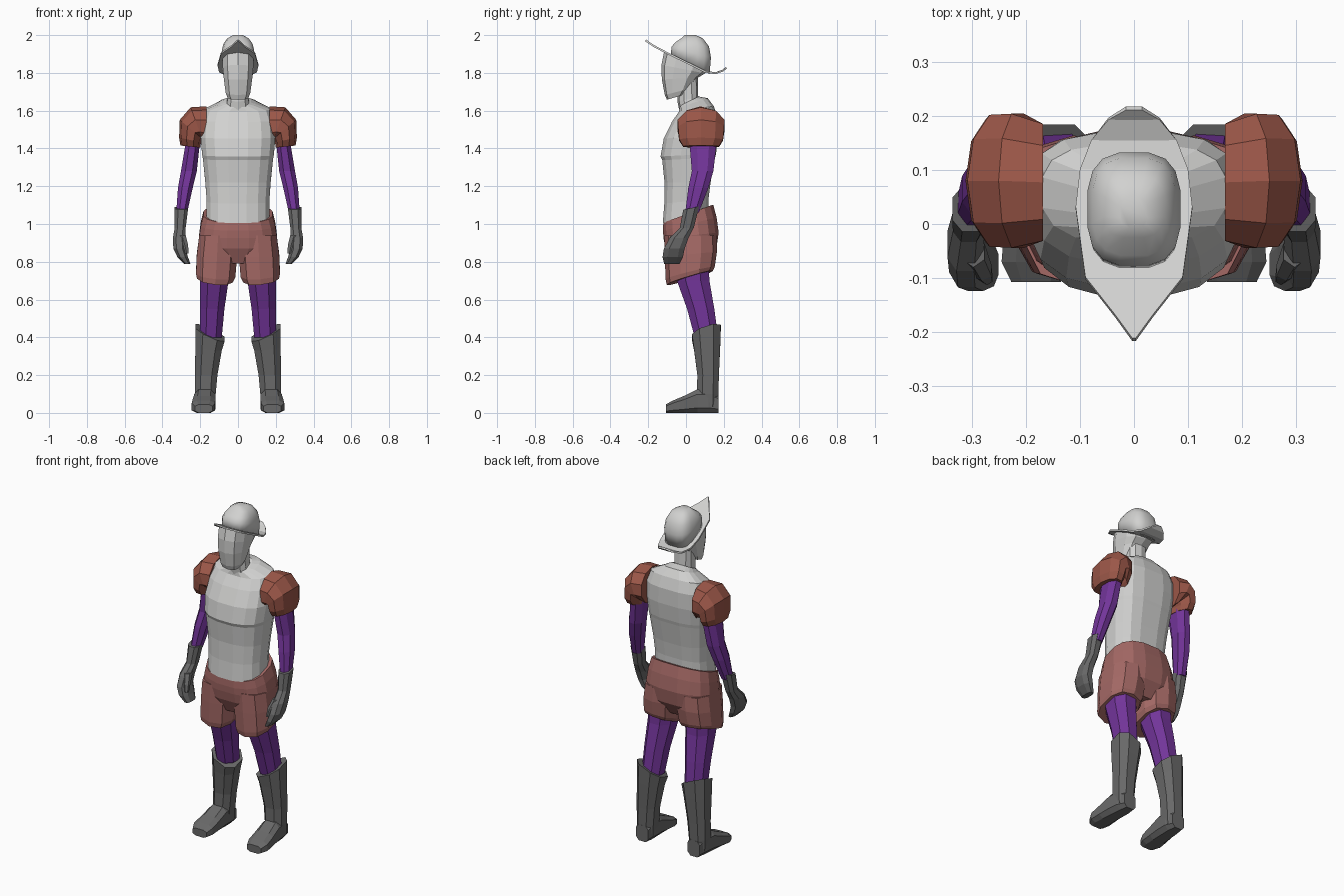
import bpy, bmesh, math
from mathutils import Vector


def material(name, rgb):
    m = bpy.data.materials.new(name)
    m.diffuse_color = (*rgb, 1)
    return m


GREY = material("light grey", (0.64, 0.64, 0.63))
DARK = material("dark grey", (0.14, 0.14, 0.14))
PURPLE = material("purple", (0.17, 0.035, 0.32))
RUST = material("rust", (0.33, 0.095, 0.065))
PINK = material("dusty red", (0.37, 0.14, 0.13))


def finish(name, bm, mat, mirror=False, smooth=False):
    bmesh.ops.recalc_face_normals(bm, faces=bm.faces)
    me = bpy.data.meshes.new(name)
    bm.to_mesh(me)
    bm.free()
    me.materials.append(mat)
    for f in me.polygons:
        f.use_smooth = smooth
    ob = bpy.data.objects.new(name, me)
    bpy.context.collection.objects.link(ob)
    if mirror:
        ob.modifiers.new("mirror", "MIRROR").use_mirror_merge = False
    return ob


def outline(n, power, back):
    """Unit rounded box of n points; back is the squareness of its +V half."""
    pts = []
    for i in range(n):
        a = 2 * math.pi * (i + 0.5) / n
        p = 2 / (back if math.sin(a) > 0 else power)
        pts.append([math.copysign(abs(k) ** p, k) for k in (math.cos(a), math.sin(a))])
    ms, mt = (max(abs(q[k]) for q in pts) for k in (0, 1))
    return [(s / ms, t / mt) for s, t in pts]


def loft(name, rings, mat, n=10, power=2.4, mirror=False, smooth=False, back=None):
    """Skin a row of rounded-box rings, each (centre, half axis U, half axis V)."""
    bm = bmesh.new()
    shape = outline(n, power, back or power)
    loops = [[bm.verts.new(Vector(c) + Vector(u) * s + Vector(v) * t)
              for s, t in shape] for c, u, v in rings]
    for a, b in zip(loops, loops[1:]):
        for i in range(n):
            j = (i + 1) % n
            bm.faces.new((a[i], a[j], b[j], b[i]))
    bm.faces.new(loops[0])
    bm.faces.new(loops[-1])
    return finish(name, bm, mat, mirror, smooth)


def level(x, y, z, rx, ry, sy=0, sx=0):
    """Ring around z; sx and sy slope it along x and y."""
    return (x, y, z), (rx, 0, sx * rx), (0, ry, sy * ry)


def facing_side(x, y, z, ry, r, deg):
    """Ring around x, turned down by deg."""
    a = math.radians(deg)
    return (x, y, z), (0, ry, 0), (r * math.sin(a), 0, r * math.cos(a))


def facing_front(x, y, rx, height):
    """Ring around y, resting on the floor."""
    return (x, y, height / 2), (rx, 0, 0), (0, 0, height / 2)


# Shirt with chest crease and flatter back
loft("shirt", [
    level(0, -.003, 1.035, .168, .12, .25),
    level(0, .002, 1.12, .166, .117, .1),
    level(0, .008, 1.22, .173, .122),
    level(0, .014, 1.345, .186, .14, .05),
    level(0, .012, 1.365, .19, .147, .05),
    level(0, .026, 1.46, .198, .144, .05),
    level(0, .047, 1.55, .19, .122, .08),
    level(0, .055, 1.61, .17, .092, .15),
    level(0, .04, 1.642, .095, .075, .32),
    level(0, .017, 1.65, .066, .05, .5)], GREY, 16, 2.5, back=3)

# Neck and face
loft("neck", [
    level(0, .02, 1.60, .066, .052, .4),
    level(0, .01, 1.66, .056, .055, .2),
    level(0, .01, 1.78, .054, .052)], GREY, 10)
loft("face", [
    level(0, -.053, 1.672, .054, .048, .3),
    level(0, -.045, 1.70, .065, .067, .25),
    level(0, -.032, 1.77, .075, .096, .05),
    level(0, -.015, 1.82, .081, .115, -.2),
    level(0, -.005, 1.86, .082, .11, -.5)], GREY, 10, 2.6)

# Hat crown with sloping front
loft("hat_crown", [
    level(0, .022, 1.845, .084, .103, -.5),
    level(0, .028, 1.91, .086, .104, -.28),
    level(0, .032, 1.95, .077, .09, -.12),
    level(0, .032, 1.983, .057, .057),
    level(0, .022, 2.0, .025, .03)], GREY, 16, 2.9, smooth=True)

# Pointed brim, swept up in front and curled at the back
brim = bmesh.new()
rows = []
for y, half, z in [(-.214, .003, 1.972), (-.17, .035, 1.942), (-.10, .09, 1.905),
                   (.03, .108, 1.842), (.10, .1, 1.807), (.155, .079, 1.798),
                   (.195, .047, 1.812), (.214, .015, 1.828)]:
    rows.append([brim.verts.new((x, y, z)) for x in (-half, 0, half)])
for a, b in zip(rows, rows[1:]):
    for i in (0, 1):
        brim.faces.new((a[i], a[i + 1], b[i + 1], b[i]))
solid = finish("hat_brim", brim, GREY).modifiers.new("thickness", "SOLIDIFY")
solid.thickness = .01
solid.offset = 0

# Puffed shoulder sleeves, widest near the hem
loft("puff_sleeve", [
    facing_side(.168, .077, 1.515, .108, .108, 0),
    facing_side(.215, .08, 1.52, .124, .104, 20),
    facing_side(.247, .08, 1.5, .122, .08, 50),
    facing_side(.254, .08, 1.445, .116, .059, 78),
    facing_side(.252, .08, 1.41, .095, .053, 84)], RUST, 10, 2.1, True)

# Arms
loft("arm", [
    level(.24, .09, 1.48, .038, .07),
    level(.242, .09, 1.41, .038, .07),
    level(.26, .088, 1.28, .042, .057),
    level(.279, .065, 1.19, .039, .053),
    level(.298, .032, 1.06, .029, .036)], PURPLE, 8, 2.2, True)

# Gloves: cuff, palm and curled fingers, plus a thumb
loft("glove", [
    level(.3, .028, 1.085, .036, .042, .2),
    level(.306, .004, .98, .029, .037),
    level(.312, -.037, .925, .033, .05),
    level(.31, -.062, .87, .032, .055),
    level(.293, -.07, .825, .028, .054),
    level(.267, -.075, .787, .016, .04)], DARK, 8, 2.5, True)
loft("thumb", [
    level(.297, -.05, .94, .02, .03),
    level(.282, -.085, .89, .018, .02),
    level(.272, -.10, .845, .01, .013)], DARK, 6, 2.2, True)

# Shorts: seat and two loose legs
loft("shorts_seat", [
    level(0, .012, 1.055, .183, .132, .36),
    level(0, .02, 1.0, .197, .142, .25),
    level(0, .027, .94, .206, .146, .1),
    level(0, .026, .87, .2, .135),
    level(0, .02, .79, .11, .09)], PINK, 16, 2.6)
loft("shorts_leg", [
    level(.105, .024, .94, .1, .138),
    level(.111, .026, .84, .107, .138, .1),
    level(.118, .022, .74, .104, .13, .25, .08),
    level(.122, .02, .715, .095, .122, .3, .1)], PINK, 10, 2.5, True)

# Legs
loft("leg", [
    level(.122, .03, .78, .08, .09),
    level(.125, .038, .70, .075, .086),
    level(.136, .078, .55, .064, .072),
    level(.143, .108, .40, .057, .062)], PURPLE, 8, 2.3, True)

# Boots: slanted shaft and foot
loft("boot_shaft", [
    level(.148, .108, .425, .077, .076, .32, .45),
    level(.156, .112, .34, .07, .069, .1, .1),
    level(.168, .117, .20, .059, .057),
    level(.173, .115, .10, .055, .057),
    level(.173, .115, .03, .05, .053)], DARK, 8, 2.5, True)
loft("boot_foot", [
    facing_front(.172, .172, .04, .095),
    facing_front(.173, .12, .053, .125),
    facing_front(.176, .06, .056, .125),
    facing_front(.18, -.01, .06, .09),
    facing_front(.183, -.07, .062, .065),
    facing_front(.181, -.107, .046, .045)], DARK, 8, 3.2, True)
